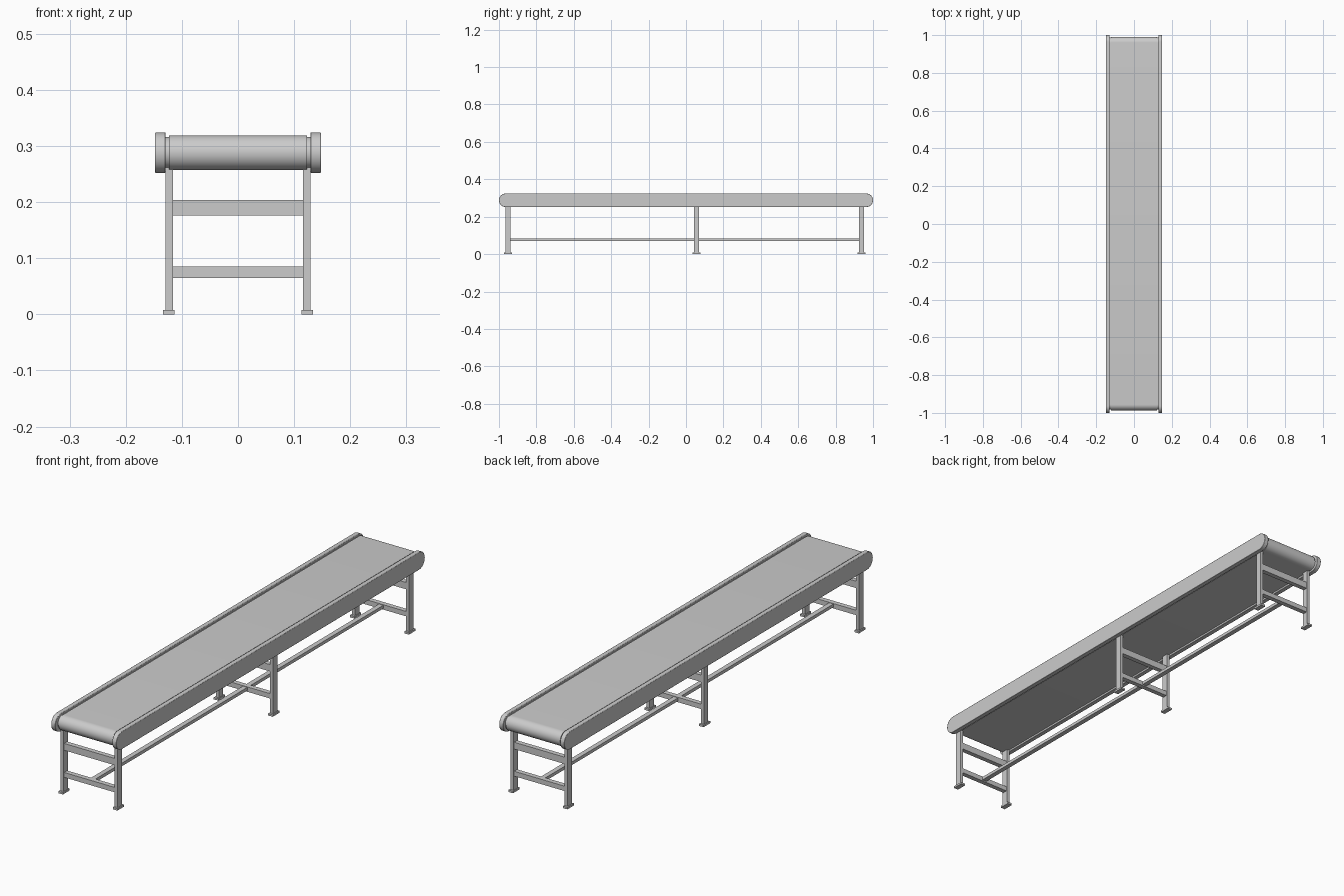
import bpy, bmesh, math

if "Cube" in bpy.data.objects:
    bpy.data.objects.remove(bpy.data.objects["Cube"])


def finish(name, bm, bevel=0.0):
    bmesh.ops.recalc_face_normals(bm, faces=bm.faces)
    me = bpy.data.meshes.new(name)
    bm.to_mesh(me)
    bm.free()
    ob = bpy.data.objects.new(name, me)
    bpy.context.collection.objects.link(ob)
    if bevel:
        m = ob.modifiers.new("edge_round", "BEVEL")
        m.width, m.segments = bevel, 2
        m.limit_method, m.angle_limit = "ANGLE", math.radians(40)
    return ob


def box(name, x0, x1, y0, y1, z0, z1):
    bm = bmesh.new()
    bmesh.ops.create_cube(bm, size=1)
    for v in bm.verts:
        v.co.x = x0 + (v.co.x + .5) * (x1 - x0)
        v.co.y = y0 + (v.co.y + .5) * (y1 - y0)
        v.co.z = z0 + (v.co.z + .5) * (z1 - z0)
    return finish(name, bm)


def stadium(name, x0, x1, y0, y1, z0, z1, bevel=0.0, n=20):
    """Round-ended bar in the YZ plane, extruded along x."""
    r, zc = (z1 - z0) / 2, (z0 + z1) / 2
    bm = bmesh.new()
    pts = []
    for yc, start in ((y1 - r, -math.pi / 2), (y0 + r, math.pi / 2)):
        for i in range(n + 1):
            a = start + math.pi * i / n
            pts.append((x0, yc + r * math.cos(a), zc + r * math.sin(a)))
    face = bm.faces.new([bm.verts.new(p) for p in pts])
    ext = bmesh.ops.extrude_face_region(bm, geom=[face])
    for v in ext["geom"]:
        if isinstance(v, bmesh.types.BMVert):
            v.co.x = x1
    ob = finish(name, bm, bevel)
    bpy.ops.object.select_all(action="DESELECT")
    ob.select_set(True)
    bpy.context.view_layer.objects.active = ob
    bpy.ops.object.shade_smooth_by_angle(angle=math.radians(35))
    return ob


def mirror_x(ob):
    ob.modifiers.new("mirror", "MIRROR").use_axis[0] = True


# Belt and the slightly wider bed inside it
stadium("belt", -.123, .123, -.987, .991, .257, .319)
stadium("belt_bed", -.13, .13, -.983, .987, .26, .316)

# Side rails
mirror_x(stadium("side_rail", .129, .148, -1, 1, .252, .324, bevel=.0015))

# Three leg frames: legs, foot plates and two cross bars each
for label, y in (("front", -.951), ("middle", .056), ("back", .938)):
    mirror_x(box(label + "_leg", .116, .1295, y - .0135, y + .0135, .006, .265))
    mirror_x(box(label + "_foot", .113, .134, y - .022, y + .022, 0, .008))
    box(label + "_upper_crossbar", -.117, .117, y - .01, y + .01, .176, .204)
    box(label + "_lower_crossbar", -.117, .117, y - .01, y + .01, .065, .085)

# Long tie bar joining the leg frames
box("tie_bar", -.01, .01, -.945, .932, .07, .083)
